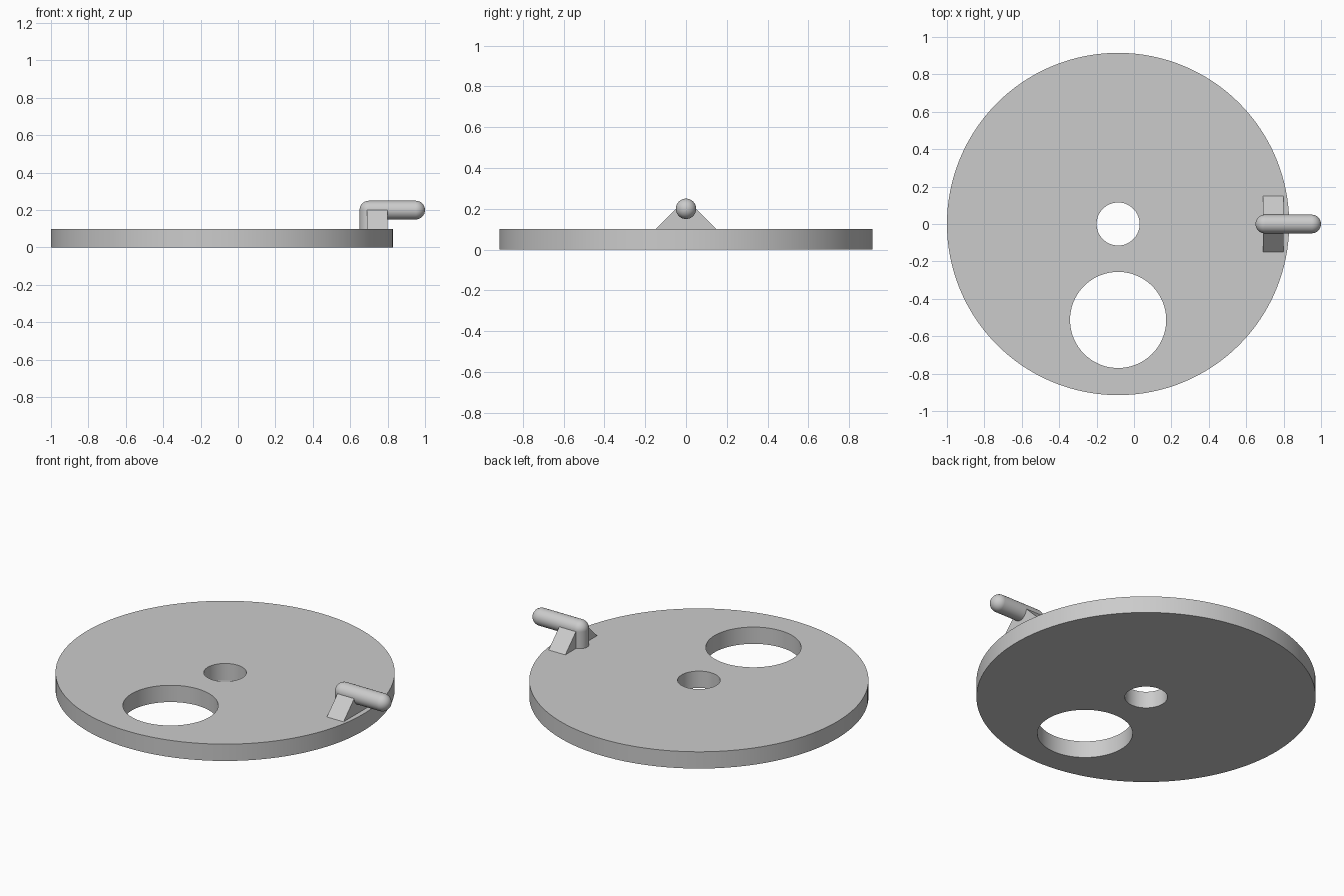
import bpy
import math

cube = bpy.data.objects.get("Cube")
if cube:
    bpy.data.objects.remove(cube, do_unlink=True)

GREY = (0.6, 0.6, 0.6, 1)
grey = bpy.data.materials.new("plain grey")
grey.use_nodes = True
grey.diffuse_color = GREY
grey.node_tree.nodes["Principled BSDF"].inputs["Base Color"].default_value = GREY

DISC_X = -0.085
THICK = 0.1
ROD_R = 0.05
ROD_Z = 0.2
LEG_X = 0.7
TIP_X = 0.95


def finish(name):
    ob = bpy.context.object
    ob.name = name
    ob.data.materials.clear()
    ob.data.materials.append(grey)
    bpy.ops.object.shade_smooth_by_angle(angle=math.radians(30))
    return ob


def cylinder(name, radius, depth, location, sides=32, turn=0):
    bpy.ops.mesh.primitive_cylinder_add(vertices=sides, radius=radius, depth=depth,
                                        location=location, rotation=(0, turn, 0))
    return finish(name)


# Disc with a centre hole and a larger offset hole
disc = cylinder("disc", 0.915, THICK, (DISC_X, 0, THICK / 2), 128)
for hole, radius, y in (("centre_hole", 0.115, 0), ("large_hole", 0.257, -0.513)):
    cutter = cylinder(hole, radius, 3 * THICK, (DISC_X, y, THICK / 2), 96)
    cutter.hide_render = True
    cut = disc.modifiers.new(hole, "BOOLEAN")
    cut.operation = "DIFFERENCE"
    cut.solver = "EXACT"
    cut.object = cutter
    bpy.context.view_layer.objects.active = disc
    bpy.ops.object.modifier_apply(modifier=cut.name)
    bpy.data.objects.remove(cutter, do_unlink=True)
bpy.ops.object.select_all(action="DESELECT")
disc.select_set(True)
bpy.ops.object.shade_smooth_by_angle(angle=math.radians(30))

# Bent handle rod: upright leg, outward arm, round elbow and tip
cylinder("handle_leg", ROD_R, ROD_Z - THICK, (LEG_X, 0, (ROD_Z + THICK) / 2))
cylinder("handle_arm", ROD_R, TIP_X - LEG_X, ((LEG_X + TIP_X) / 2, 0, ROD_Z), turn=math.pi / 2)
for name, x in (("handle_elbow", LEG_X), ("handle_tip", TIP_X)):
    bpy.ops.mesh.primitive_uv_sphere_add(segments=32, ring_count=16, radius=ROD_R,
                                         location=(x, 0, ROD_Z), rotation=(0, math.pi / 2, 0))
    finish(name)

# Sloped support block under the arm
section = [(-0.15, THICK), (0.15, THICK), (ROD_R, ROD_Z), (-ROD_R, ROD_Z)]
verts = [(x, y, z) for x in (0.69, 0.8) for y, z in section]
sides = [(i, (i + 1) % 4, (i + 1) % 4 + 4, i + 4) for i in range(4)]
mesh = bpy.data.meshes.new("handle_support")
mesh.from_pydata(verts, [], [(3, 2, 1, 0), (4, 5, 6, 7)] + sides)
mesh.materials.append(grey)
bpy.context.collection.objects.link(bpy.data.objects.new("handle_support", mesh))
